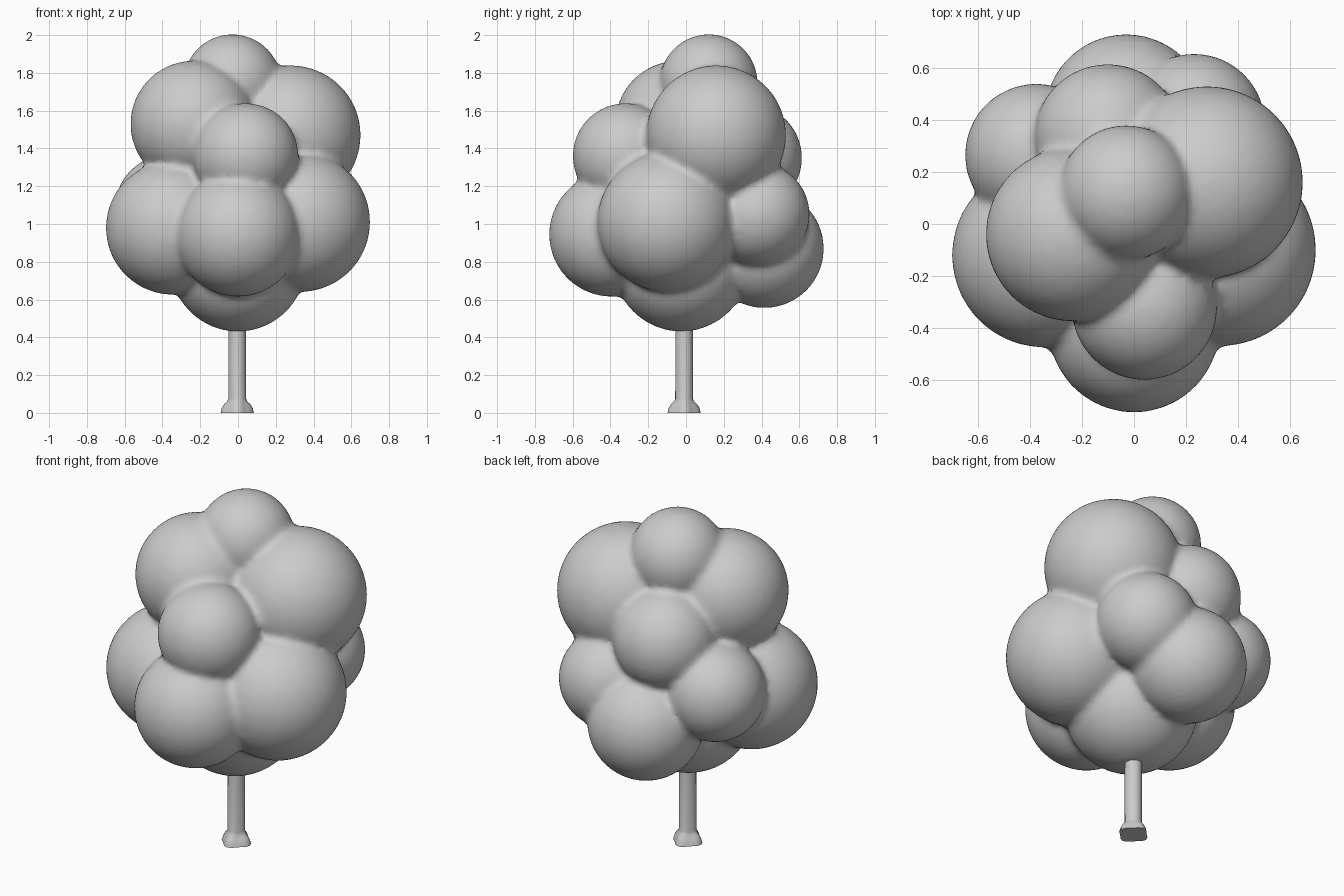
import bpy, bmesh, math
from mathutils import Matrix

if "Cube" in bpy.data.objects:
    bpy.data.objects.remove(bpy.data.objects["Cube"])

grey = bpy.data.materials.new("plain_grey")
grey.diffuse_color = (0.6, 0.6, 0.6, 1)
grey.use_nodes = True
grey.node_tree.nodes["Principled BSDF"].inputs["Base Color"].default_value = grey.diffuse_color


def make_object(name, bm):
    mesh = bpy.data.meshes.new(name)
    bm.to_mesh(mesh)
    bm.free()
    mesh.materials.append(grey)
    obj = bpy.data.objects.new(name, mesh)
    bpy.context.collection.objects.link(obj)
    return obj


# Leaf clumps: x, y, z, radius
clumps = [
    (-0.03, 0.12, 1.745, 0.26),     # crown top
    (0.28, 0.16, 1.47, 0.37),       # upper right
    (-0.235, -0.04, 1.53, 0.335),   # upper left
    (0.04, -0.32, 1.36, 0.28),      # upper front
    (-0.10, 0.33, 1.35, 0.285),     # upper back
    (0.0, -0.395, 0.945, 0.33),     # lower front
    (0.33, -0.10, 1.01, 0.37),      # lower right
    (-0.345, -0.12, 0.98, 0.355),   # lower left
    (0.23, 0.38, 1.05, 0.275),      # lower back right
    (-0.375, 0.265, 1.09, 0.275),   # lower back left
    (-0.03, 0.415, 0.87, 0.315),    # lowest back
    (0.0, -0.025, 0.79, 0.36),      # underside
]

# Foliage: all clumps fused into one skin with softened creases
bm = bmesh.new()
for x, y, z, r in clumps:
    bmesh.ops.create_icosphere(bm, subdivisions=4, radius=r,
                               matrix=Matrix.Translation((x, y, z)))
foliage = make_object("foliage", bm)
remesh = foliage.modifiers.new("fuse", 'REMESH')
remesh.mode = 'VOXEL'
remesh.voxel_size = 0.02
remesh.use_smooth_shade = True
soften = foliage.modifiers.new("soften", 'SMOOTH')
soften.factor = 0.5
soften.iterations = 5

# Trunk: round shaft widening into a lobed root foot
SIDES = 20
profile = [(0.0, 0.088, 0.10), (0.025, 0.082, 0.12), (0.045, 0.07, 0.12),
           (0.06, 0.054, 0.06), (0.075, 0.047, 0.0), (0.55, 0.046, 0.0)]
bm = bmesh.new()
rings = []
for z, r, lobe in profile:
    ring = []
    for i in range(SIDES):
        a = 2 * math.pi * i / SIDES
        rr = r * (1 - lobe * (1 - math.cos(4 * a)))
        ring.append(bm.verts.new((rr * math.cos(a) - 0.004,
                                  rr * math.sin(a) - 0.01, z)))
    rings.append(ring)
for low, high in zip(rings, rings[1:]):
    for i in range(SIDES):
        j = (i + 1) % SIDES
        bm.faces.new((low[i], low[j], high[j], high[i]))
bm.faces.new(rings[0][::-1])
bm.faces.new(rings[-1])
trunk = make_object("trunk", bm)
bpy.ops.object.select_all(action='DESELECT')
trunk.select_set(True)
bpy.context.view_layer.objects.active = trunk
bpy.ops.object.shade_smooth_by_angle(angle=math.radians(50))
